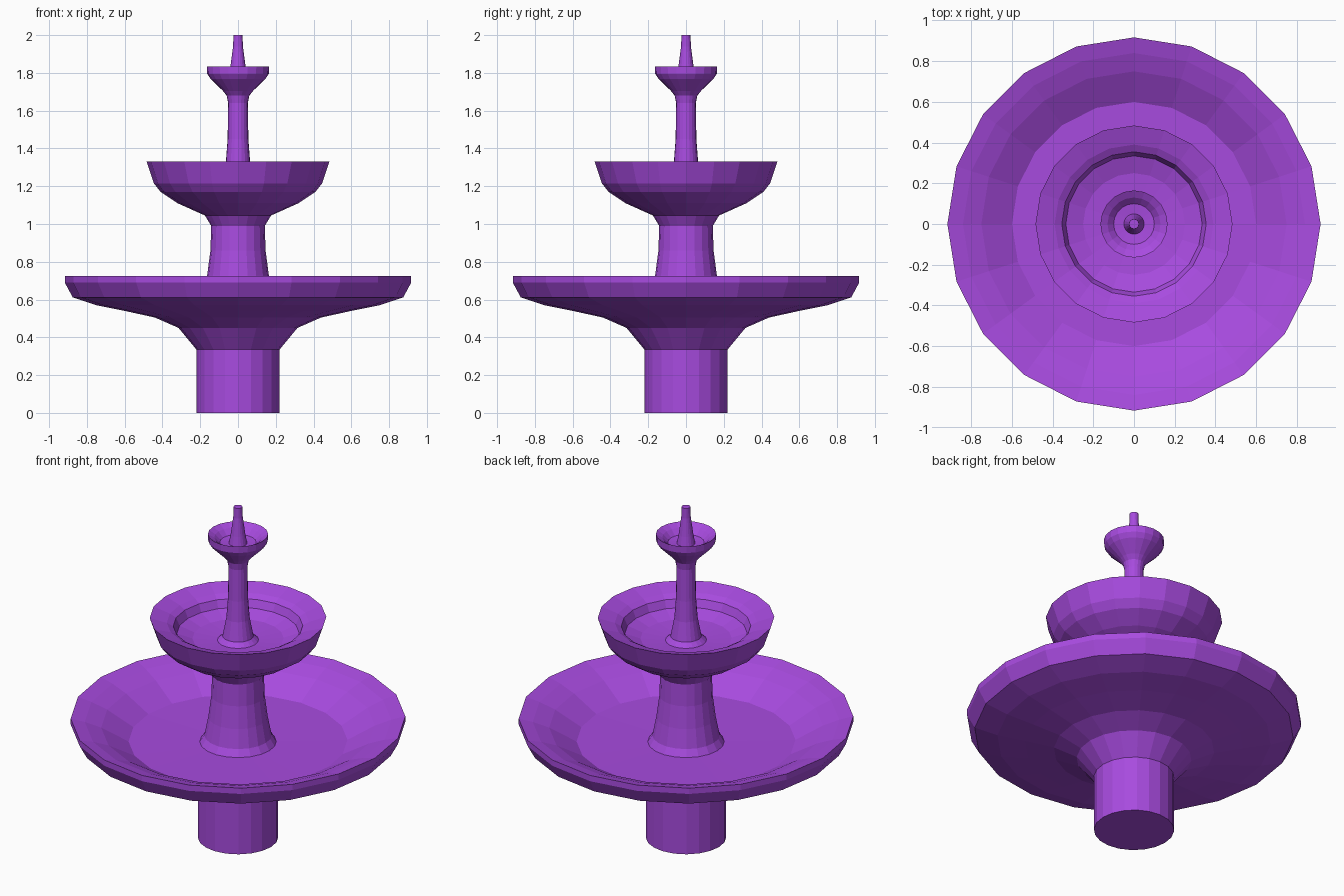
import bpy
import bmesh
from math import cos, sin, tau

SIDES = 20

cube = bpy.data.objects.get("Cube")
if cube:
    bpy.data.objects.remove(cube, do_unlink=True)

purple = bpy.data.materials.new("purple stone")
purple.use_nodes = True
colour = (0.39, 0.07, 0.74, 1)
purple.diffuse_color = colour
purple.node_tree.nodes["Principled BSDF"].inputs["Base Color"].default_value = colour


def lathe(name, profile):
    """Turn a (radius, height) profile, listed up the outside, around z."""
    bm = bmesh.new()
    rings = []
    for r, z in profile:
        if r == 0:
            rings.append([bm.verts.new((0, 0, z))] * SIDES)
        else:
            rings.append([bm.verts.new((r * cos(tau * i / SIDES), r * sin(tau * i / SIDES), z))
                          for i in range(SIDES)])
    for low, high in zip(rings, rings[1:]):
        for i in range(SIDES):
            j = (i + 1) % SIDES
            corners = dict.fromkeys((low[i], low[j], high[j], high[i]))
            bm.faces.new(list(corners))
    mesh = bpy.data.meshes.new(name)
    bm.to_mesh(mesh)
    bm.free()
    mesh.materials.append(purple)
    obj = bpy.data.objects.new(name, mesh)
    bpy.context.collection.objects.link(obj)
    return obj


# Foot of the fountain
lathe("pedestal", [(0, 0), (0.22, 0), (0.22, 0.335)])

# Wide lower basin: underside, lip, inside, floor
lathe("lower_basin", [(0.22, 0.335), (0.315, 0.45), (0.44, 0.505), (0.6, 0.54),
                      (0.75, 0.57), (0.875, 0.612), (0.917, 0.69), (0.917, 0.725),
                      (0.84, 0.705), (0.75, 0.67), (0.6, 0.585), (0.21, 0.58)])

# Flared column between the basins
lathe("lower_column", [(0.21, 0.58), (0.185, 0.62), (0.163, 0.73), (0.146, 0.86),
                       (0.142, 0.99), (0.175, 1.045)])

# Middle basin
lathe("middle_basin", [(0.175, 1.045), (0.32, 1.11), (0.41, 1.17), (0.445, 1.215),
                       (0.484, 1.33), (0.39, 1.3), (0.355, 1.28), (0.335, 1.235),
                       (0.25, 1.205), (0.113, 1.195)])

# Slim upper column
lathe("upper_column", [(0.113, 1.195), (0.085, 1.22), (0.064, 1.33), (0.055, 1.45),
                       (0.052, 1.64), (0.06, 1.68)])

# Small top cup
lathe("top_cup", [(0.06, 1.68), (0.08, 1.705), (0.145, 1.768), (0.163, 1.795),
                  (0.165, 1.835), (0.13, 1.815), (0.1, 1.785), (0.05, 1.78)])

# Water spout
lathe("spout", [(0.05, 1.78), (0.04, 1.835), (0.026, 1.94), (0.024, 2), (0, 2)])
